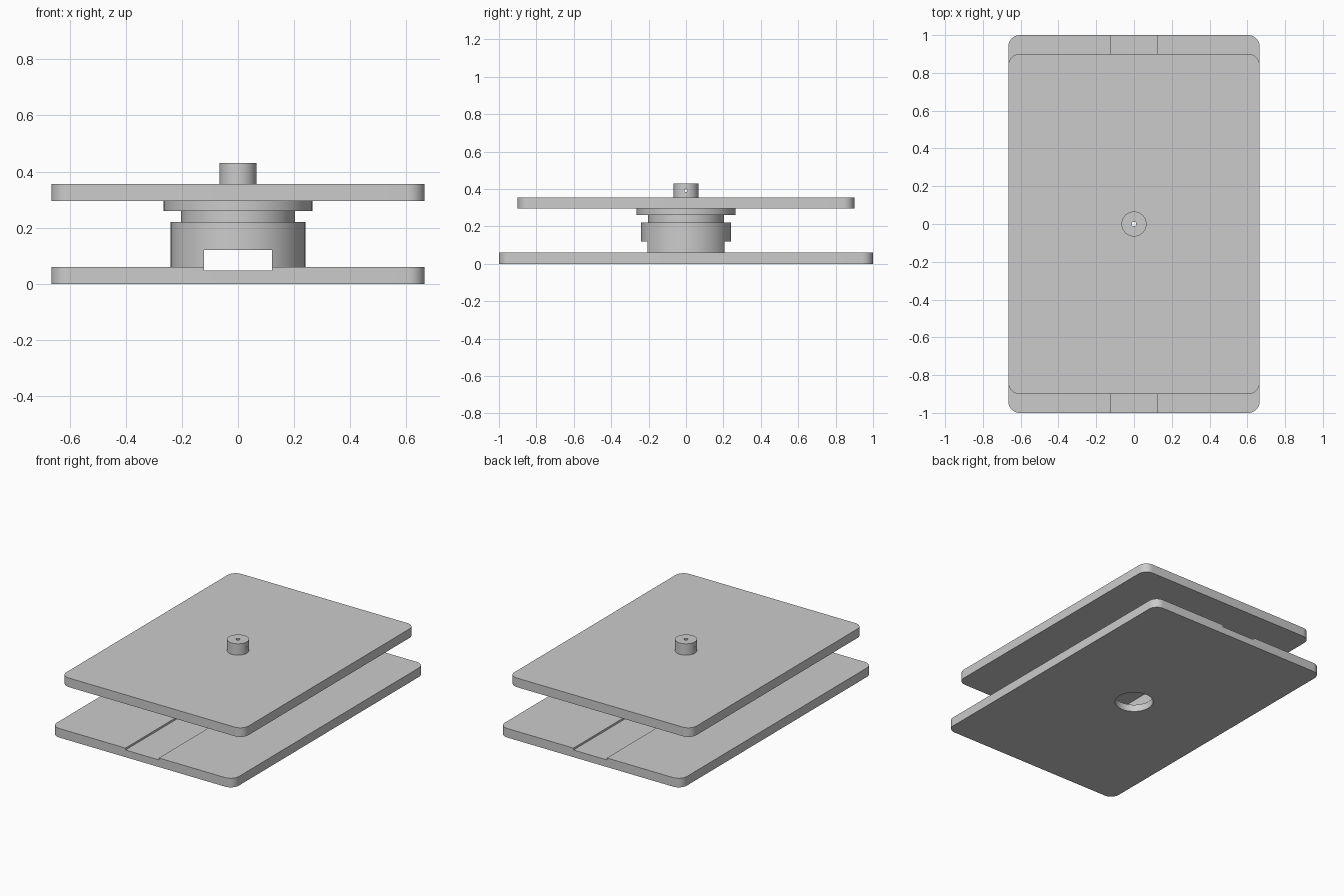
import bpy
import bmesh
import math

cube = bpy.data.objects.get("Cube")
if cube:
    bpy.data.objects.remove(cube, do_unlink=True)

grey = bpy.data.materials.new("plain grey")
grey.use_nodes = True
colour = (0.6, 0.6, 0.6, 1)
grey.diffuse_color = colour
grey.node_tree.nodes["Principled BSDF"].inputs["Base Color"].default_value = colour


def finish(name, bm):
    mesh = bpy.data.meshes.new(name)
    bm.to_mesh(mesh)
    bm.free()
    obj = bpy.data.objects.new(name, mesh)
    bpy.context.collection.objects.link(obj)
    mesh.materials.append(grey)
    return obj


def box(name, x, y, low, high, corner=0):
    """Box with half sizes x, y and optionally rounded upright edges."""
    bm = bmesh.new()
    bmesh.ops.create_cube(bm, size=1)
    for v in bm.verts:
        v.co = (v.co.x * 2 * x, v.co.y * 2 * y, high if v.co.z > 0 else low)
    if corner:
        upright = [e for e in bm.edges if abs(e.verts[0].co.z - e.verts[1].co.z) > 0.01]
        bmesh.ops.bevel(bm, geom=upright, offset=corner, segments=10, profile=0.5, affect='EDGES')
    return finish(name, bm)


def turned(name, profile, sides=64):
    """Solid of revolution from (radius, height) points."""
    bm = bmesh.new()
    rings = [[bm.verts.new((r * math.cos(math.tau * i / sides), r * math.sin(math.tau * i / sides), z))
              for i in range(sides)] for r, z in profile]
    for a, b in zip(rings, rings[1:]):
        for i in range(sides):
            j = (i + 1) % sides
            bm.faces.new((a[i], a[j], b[j], b[i]))
    bm.faces.new(rings[0][::-1])
    bm.faces.new(rings[-1])
    return finish(name, bm)


def cut(obj, *cutters):
    for cutter in cutters:
        mod = obj.modifiers.new(cutter.name, 'BOOLEAN')
        mod.operation = 'DIFFERENCE'
        mod.solver = 'EXACT'
        mod.object = cutter
        cutter.hide_render = True
        cutter.hide_set(True)


def smooth(obj):
    bpy.ops.object.select_all(action='DESELECT')
    obj.select_set(True)
    bpy.context.view_layer.objects.active = obj
    for mod in list(obj.modifiers):
        bpy.ops.object.modifier_apply(modifier=mod.name)
    bpy.ops.object.shade_smooth_by_angle(angle=math.radians(30))


# Plates and the stepped turntable between them
base = box("base_plate", 0.665, 1.0, 0, 0.06, 0.06)
top = box("top_plate", 0.665, 0.9, 0.295, 0.355, 0.06)
hub = turned("stepped_hub", [(0.24, 0.06), (0.24, 0.22), (0.203, 0.22), (0.203, 0.26),
                             (0.265, 0.26), (0.265, 0.295)])
knob = turned("top_knob", [(0.066, 0.355), (0.066, 0.43)])

# Cutters: slide channel, round base opening, centre bore and cross pin hole
channel = box("channel_cutter", 0.122, 1.2, 0.047, 0.12)
opening = turned("opening_cutter", [(0.117, -0.1), (0.117, 0.055)])
bore = turned("bore_cutter", [(0.012, 0.08), (0.012, 0.5)], 24)
pin = turned("pin_cutter", [(0.008, -0.2), (0.008, 0.2)], 16)
pin.rotation_euler.y = math.pi / 2
pin.location.z = 0.392
bpy.context.view_layer.update()

cut(base, channel, opening)
cut(hub, channel, bore)
cut(top, bore)
cut(knob, bore, pin)
for part in (base, top, hub, knob):
    smooth(part)
for helper in (channel, opening, bore, pin):
    bpy.data.objects.remove(helper, do_unlink=True)
